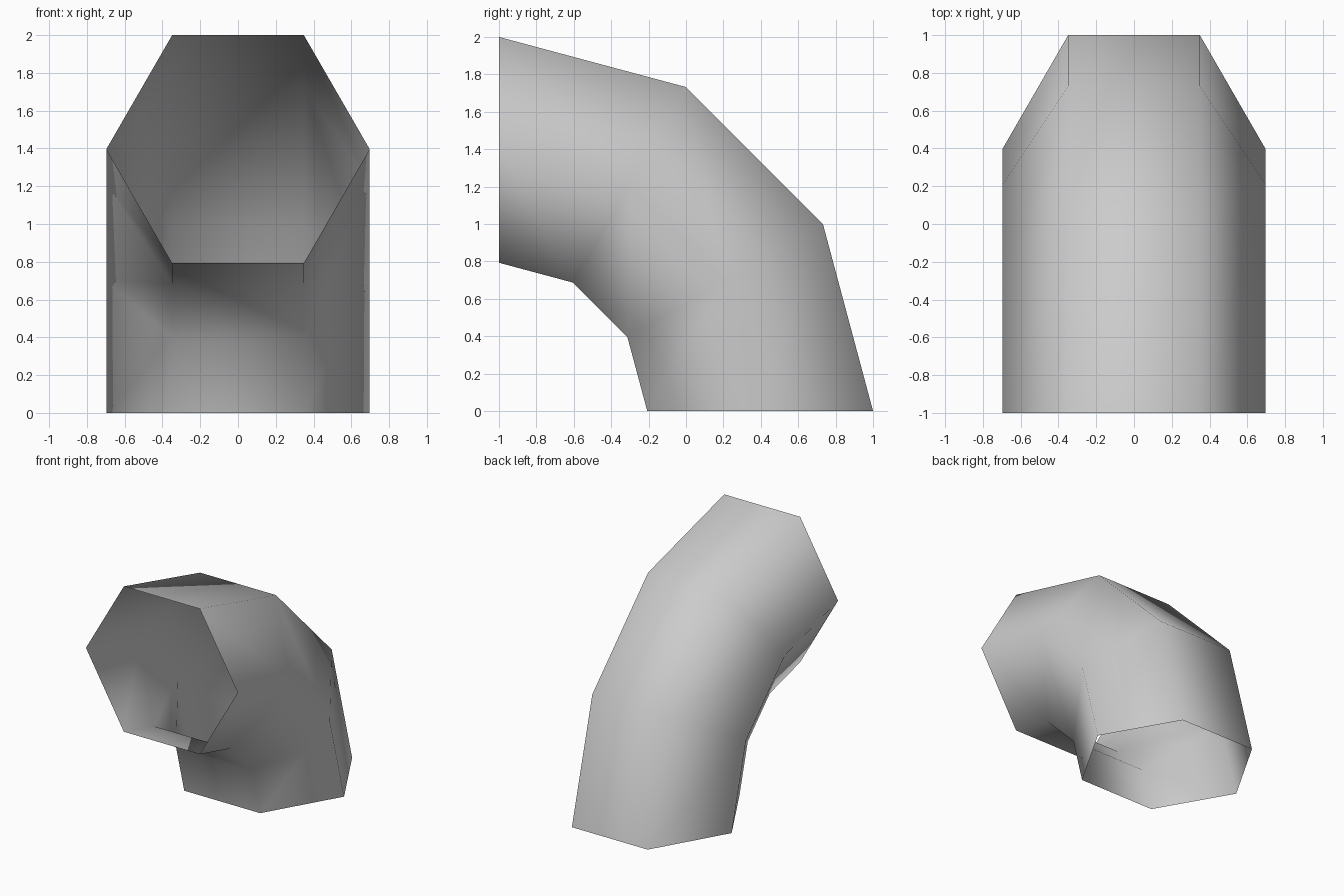
import bpy, bmesh, math
from mathutils import Matrix, Vector

# Remove the default cube
cube = bpy.data.objects.get("Cube")
if cube:
    bpy.data.objects.remove(cube, do_unlink=True)

SIDES = 6
STEPS = 3
TUBE_RADIUS = 0.697
BEND_RADIUS = 2 - TUBE_RADIUS * math.cos(math.pi / SIDES)
PIVOT = Vector((0, -1, 0))

# Plain grey
grey = bpy.data.materials.new("plain_grey")
grey.use_nodes = True
colour = (0.6, 0.6, 0.6, 1)
grey.diffuse_color = colour
grey.node_tree.nodes["Principled BSDF"].inputs["Base Color"].default_value = colour

# Open hexagonal pipe, swept a quarter turn about the x axis
bm = bmesh.new()
rings = []
for step in range(STEPS + 1):
    turn = Matrix.Rotation(math.pi / 2 * step / STEPS, 4, "X")
    ring = []
    for side in range(SIDES):
        a = 2 * math.pi * side / SIDES
        p = Vector((TUBE_RADIUS * math.cos(a), BEND_RADIUS + TUBE_RADIUS * math.sin(a), 0))
        ring.append(bm.verts.new(PIVOT + turn @ p))
    rings.append(ring)

for low, high in zip(rings, rings[1:]):
    for i in range(SIDES):
        j = (i + 1) % SIDES
        face = bm.faces.new((low[i], low[j], high[j], high[i]))
        face.smooth = True

mesh = bpy.data.meshes.new("pipe_elbow")
bm.to_mesh(mesh)
bm.free()
mesh.materials.append(grey)
elbow = bpy.data.objects.new("pipe_elbow", mesh)
bpy.context.collection.objects.link(elbow)
